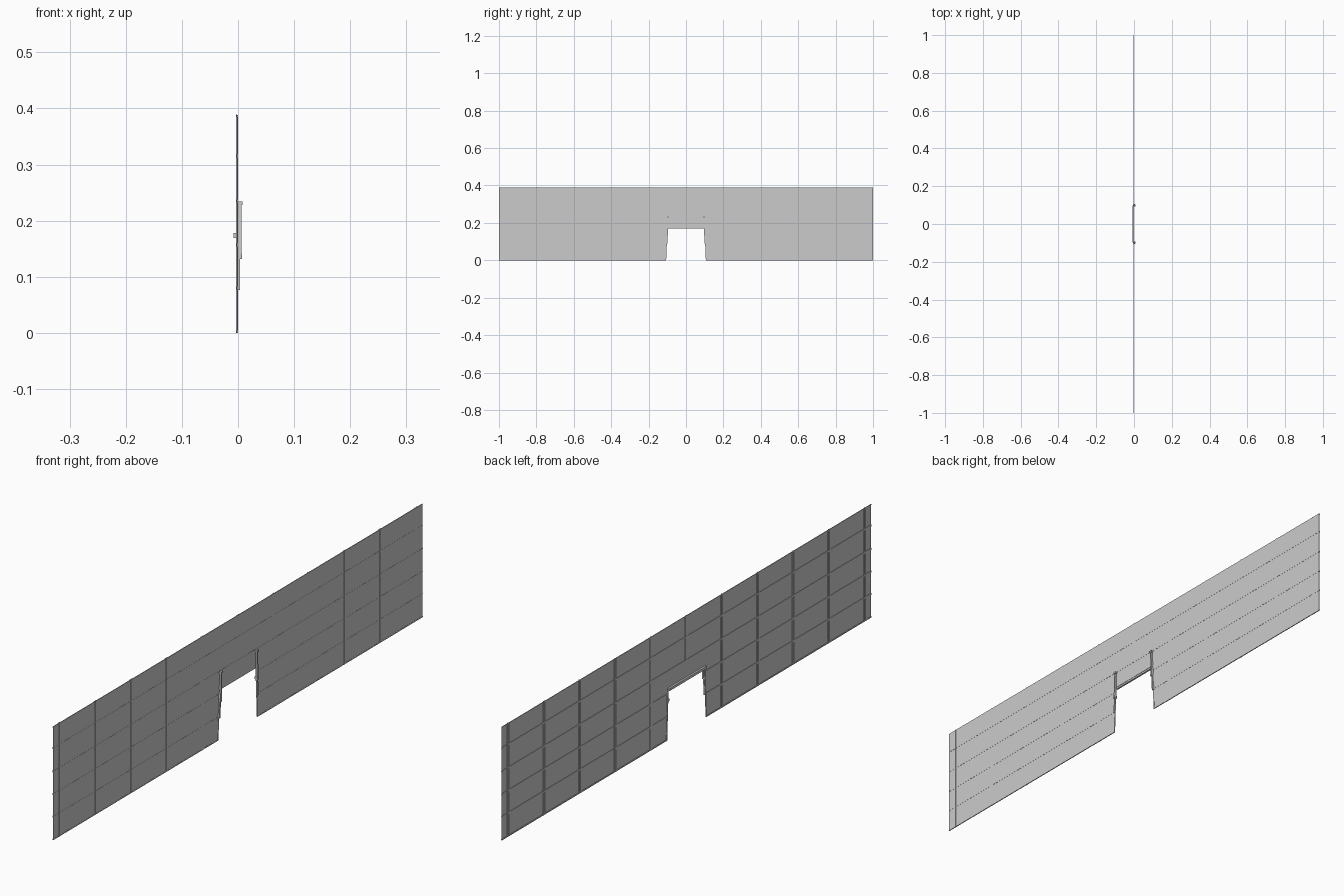
import bpy, bmesh

if "Cube" in bpy.data.objects:
    bpy.data.objects.remove(bpy.data.objects["Cube"])

TOP = 0.388
VERTS_Y = [-0.965, -0.77, -0.578, -0.386, -0.192, 0.192, 0.386, 0.578, 0.77, 0.965]
ROWS_Z = [0.08, 0.157, 0.235, 0.315]


def jamb_y(z):
    return 0.106 - 0.007 * z / 0.175


def extrude_profile(name, pts, axis, lo, hi):
    """Extrude a closed 2D outline along x (points y,z) or y (points x,z)."""
    bm = bmesh.new()
    put = (lambda p: (lo, p[0], p[1])) if axis == 'x' else (lambda p: (p[0], lo, p[1]))
    face = bm.faces.new([bm.verts.new(put(p)) for p in pts])
    new = bmesh.ops.extrude_face_region(bm, geom=[face])['geom']
    off = (hi - lo, 0, 0) if axis == 'x' else (0, hi - lo, 0)
    bmesh.ops.translate(bm, vec=off, verts=[v for v in new if isinstance(v, bmesh.types.BMVert)])
    bmesh.ops.recalc_face_normals(bm, faces=bm.faces)
    me = bpy.data.meshes.new(name)
    bm.to_mesh(me)
    bm.free()
    ob = bpy.data.objects.new(name, me)
    bpy.context.collection.objects.link(ob)
    return ob


def box(name, x, y, z):
    pts = [(y[0], z[0]), (y[1], z[0]), (y[1], z[1]), (y[0], z[1])]
    return extrude_profile(name, pts, 'x', *x)


# Wall skin with a tapered gate opening
j0, j1 = jamb_y(0), jamb_y(0.175)
extrude_profile("wall_skin", [(-1, 0), (-j0, 0), (-j1, 0.175), (j1, 0.175), (j0, 0),
                              (1, 0), (1, TOP), (-1, TOP)], 'x', -0.0016, -0.0004)

# Vertical posts: paired battens behind, thin seam cover in front
for y in VERTS_Y + [0]:
    z0 = 0.235 if y == 0 else 0
    for d in (-0.0042, 0.0042):
        box("post_batten", (-0.0034, -0.0016), (y + d - 0.0024, y + d + 0.0024), (z0, TOP + 0.001))
    box("post_seam", (-0.0004, 0.0003), (y - 0.0025, y + 0.0025), (z0, TOP + 0.001))

# Horizontal rails, interrupted by the opening
for z in ROWS_Z:
    inner = jamb_y(z) if z < 0.175 else 0
    for y in ((-1, -inner), (inner, 1)):
        box("rail_batten", (-0.003, -0.0016), y, (z - 0.003, z + 0.003))
        box("rail_seam", (-0.0004, 0.0001), y, (z - 0.001, z + 0.001))

# Sill and top edge trims
for y in ((-1, -j0), (j0, 1)):
    box("sill_rail", (-0.003, 0.0001), y, (0, 0.004))
box("top_rail", (-0.0028, -0.0016), (-1, 1), (TOP - 0.003, TOP))

# Lintel bar over the opening
box("lintel_bar", (-0.008, -0.0016), (-j1, j1), (0.169, 0.178))

# Tapered gate arms with head caps, pivots and jamb edging
for s in (-1, 1):
    extrude_profile("gate_arm_upper", [(s * 0.0955, 0.137), (s * 0.103, 0.137),
                    (s * 0.099, 0.232), (s * 0.094, 0.232)], 'x', -0.0004, 0.006)
    extrude_profile("gate_arm_lower", [(s * 0.101, 0.076), (s * 0.106, 0.076),
                    (s * 0.103, 0.14), (s * 0.0975, 0.14)], 'x', -0.0016, 0.004)
    c = s * 0.0965
    box("arm_cap", (-0.0016, 0.008), (c - 0.005, c + 0.005), (0.228, 0.234))
    c = s * 0.1
    box("arm_pivot", (-0.004, 0.007), (c - 0.004, c + 0.004), (0.132, 0.141))
    extrude_profile("jamb_edge", [(s * j0, 0), (s * (j0 + 0.004), 0),
                    (s * (j1 + 0.004), 0.175), (s * j1, 0.175)], 'x', -0.0032, 0.0003)
